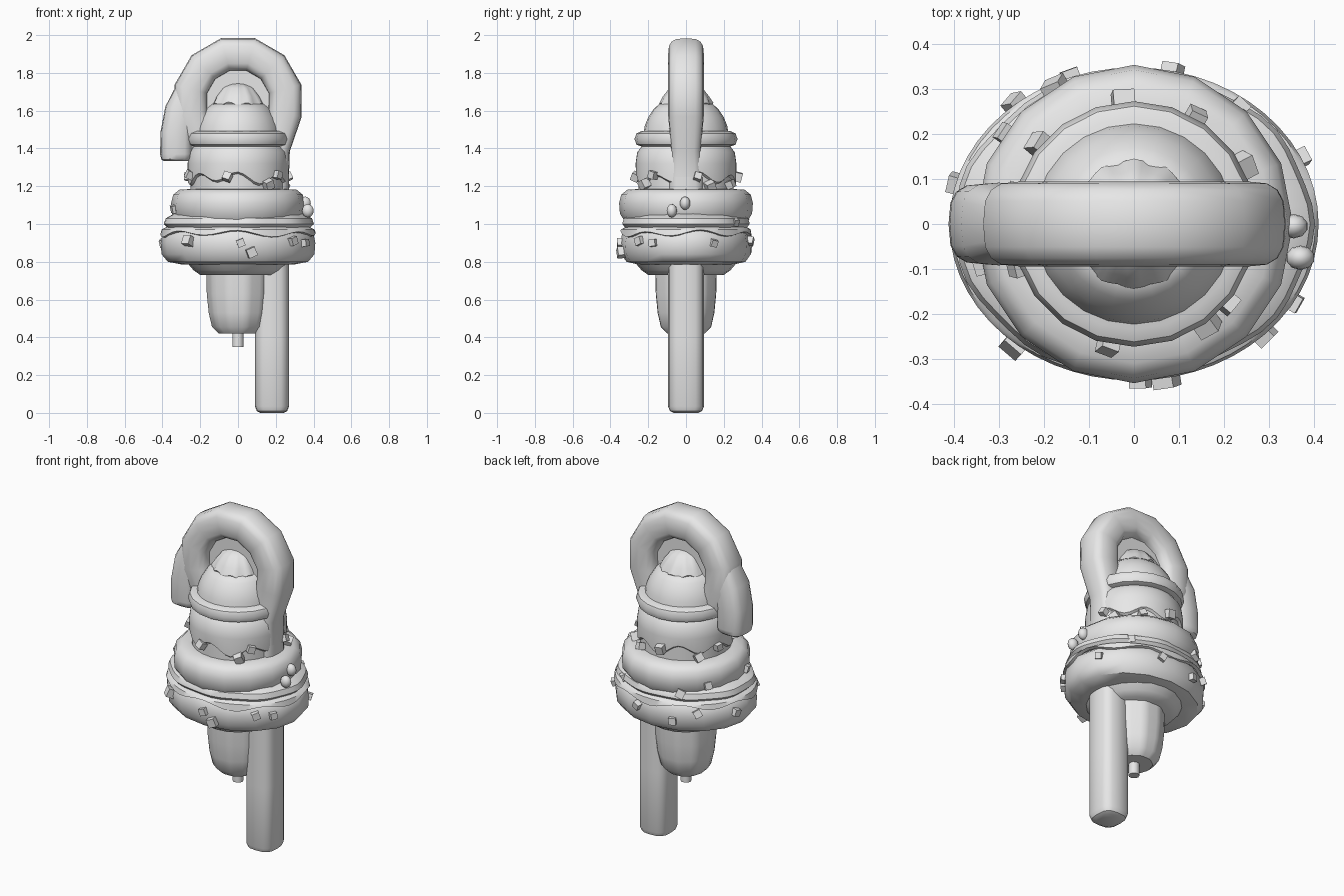
import bpy, bmesh, random
from math import sin, cos, pi, radians, copysign
from mathutils import Matrix, Vector, Euler

cube = bpy.data.objects.get("Cube")
if cube:
    bpy.data.objects.remove(cube, do_unlink=True)

random.seed(4)
grey = bpy.data.materials.new("plain_grey")
grey.use_nodes = True
tone = (0.8, 0.8, 0.8, 1)
grey.diffuse_color = tone
grey.node_tree.nodes["Principled BSDF"].inputs["Base Color"].default_value = tone


def finish(name, bm, angle=40):
    bmesh.ops.remove_doubles(bm, verts=bm.verts, dist=0.0005)
    bmesh.ops.recalc_face_normals(bm, faces=bm.faces)
    mesh = bpy.data.meshes.new(name)
    bm.to_mesh(mesh)
    bm.free()
    mesh.materials.append(grey)
    mesh.shade_smooth()
    mesh.set_sharp_from_angle(angle=radians(angle))
    obj = bpy.data.objects.new(name, mesh)
    bpy.context.collection.objects.link(obj)
    return obj


def skin(bm, rings, caps=False):
    loops = [[bm.verts.new(p) for p in ring] for ring in rings]
    for a, b in zip(loops, loops[1:]):
        for i in range(len(a)):
            j = (i + 1) % len(a)
            bm.faces.new((a[i], a[j], b[j], b[i]))
    if caps:
        bm.faces.new(loops[0])
        bm.faces.new(loops[-1])


def lathe(name, profile, sides=16, stretch=1, rib=0, ribs=8, drip=0, drips=7):
    """Turn (radius, height) points; drip waves the first two rings, rib flutes the sides."""
    bm = bmesh.new()
    rings = []
    for k, (r, z) in enumerate(profile):
        ring = []
        for i in range(sides):
            a = 2 * pi * i / sides
            rr = r * (1 + rib * cos(ribs * a))
            dz = drip * (sin(drips * a) + 0.4 * sin(3 * a + 1)) if k < 2 else 0
            ring.append((rr * cos(a) * stretch, rr * sin(a), z + dz))
        rings.append(ring)
    skin(bm, rings)
    return finish(name, bm)


def sweep(name, path):
    """Rounded-square tube along (x, z, size) points in the xz plane."""
    bm = bmesh.new()
    rings = []
    pts = [Vector((x, 0, z)) for x, z, s in path]
    for i, (x, z, s) in enumerate(path):
        t = (pts[min(i + 1, len(pts) - 1)] - pts[max(i - 1, 0)]).normalized()
        n = Vector((t.z, 0, -t.x))
        ring = []
        for k in range(16):
            a = 2 * pi * k / 16
            u, v = [copysign(abs(f(a)) ** 0.65, f(a)) for f in (cos, sin)]
            ring.append(pts[i] + n * (u * s * 0.95) + Vector((0, v * s, 0)))
        rings.append(ring)
    skin(bm, rings, True)
    return finish(name, bm)


# Cane: straight stick, hooked top and hanging tip
S = 0.095
sweep("cane_stick", [(0.18, 0, 0.065), (0.18, 0.01, 0.085), (0.18, 0.035, S),
                     (0.18, 0.4, S), (0.18, 0.8, S), (0.18, 1.25, S)])
hook = [(0.18, 1.25, S), (0.2, 1.4, 0.08)]
hook += [(0.257 * cos(radians(a)), 1.648 + 0.257 * sin(radians(a)), S)
         for a in range(-15, 196, 30)]
sweep("cane_hook", hook + [(-0.2, 1.46, 0.085)])
sweep("cane_tip", [(-0.26, 1.72, 0.07), (-0.3, 1.6, 0.092), (-0.325, 1.48, 0.09),
                   (-0.327, 1.37, 0.09), (-0.325, 1.345, 0.085), (-0.325, 1.333, 0.07)])

# Recessed web filling the hook
bm = bmesh.new()
bmesh.ops.create_cone(bm, cap_ends=True, segments=24, radius1=0.24, radius2=0.24, depth=0.07,
                      matrix=Matrix.Translation((0, 0, 1.65)) @ Matrix.Rotation(pi / 2, 4, 'X'))
finish("hook_web", bm)

# Hanging fruit and stem
lathe("fruit", [(0, 0.42), (0.1, 0.42), (0.135, 0.455), (0.152, 0.53), (0.162, 0.63),
                (0.165, 0.76)], 40, rib=0.02, ribs=10)
lathe("fruit_stem", [(0, 0.35), (0.03, 0.35), (0.03, 0.44), (0, 0.44)], 10)

# Cup below the rings
lathe("base_cup", [(0, 0.73), (0.2, 0.73), (0.235, 0.755), (0.265, 0.79), (0, 0.8)], 20)

# Lower ring with wavy icing and cream above it
WIDE = 1.18
lathe("lower_ring", [(0, 0.785), (0.25, 0.785), (0.315, 0.8), (0.343, 0.84), (0.347, 0.9),
                     (0.338, 0.95), (0.31, 0.98), (0, 0.98)], 16, WIDE)
lathe("lower_icing", [(0.33, 0.945), (0.348, 0.95), (0.342, 0.972), (0.31, 0.99),
                      (0, 1.0)], 56, WIDE, drip=0.014)
lathe("cream", [(0, 0.97), (0.315, 0.975), (0.337, 1.0), (0.328, 1.03), (0.29, 1.055),
                (0, 1.06)], 48, WIDE, rib=0.012, ribs=9)

# Upper ring
lathe("upper_ring", [(0, 1.0), (0.27, 1.0), (0.325, 1.015), (0.35, 1.055), (0.354, 1.11),
                     (0.343, 1.155), (0.31, 1.182), (0.25, 1.185), (0, 1.18)], 16)

# Cake tier with dripping icing
lathe("cake", [(0, 1.16), (0.252, 1.16), (0.252, 1.38), (0, 1.38)], 24)
lathe("cake_icing", [(0.25, 1.235), (0.265, 1.245), (0.267, 1.32), (0.258, 1.38),
                     (0.235, 1.41), (0, 1.415)], 56, drip=0.025)

# Scoop with rolled rim and a fluted peak
lathe("scoop_rim", [(0, 1.41), (0.235, 1.41), (0.262, 1.42), (0.273, 1.45), (0.262, 1.48),
                    (0.235, 1.492), (0, 1.49)], 20)
lathe("scoop", [(0.225, 1.48), (0.218, 1.52), (0.2, 1.565), (0.17, 1.61), (0.14, 1.636),
                (0, 1.645)], 24)
lathe("scoop_peak", [(0.135, 1.625), (0.142, 1.635), (0.12, 1.675), (0.085, 1.72),
                     (0.045, 1.742), (0, 1.745)], 48, rib=0.025, ribs=12, drip=0.008, drips=9)


# Sugar cubes scattered on the tiers
def sugar(name, spots, radius, stretch=1):
    bm = bmesh.new()
    for deg, z in spots:
        a = radians(deg)
        turn = Euler([random.uniform(-0.5, 0.5) for _ in range(2)] + [a]).to_matrix().to_4x4()
        place = Matrix.Translation((radius * stretch * cos(a), radius * sin(a), z))
        bmesh.ops.create_cube(bm, size=random.uniform(0.035, 0.05), matrix=place @ turn)
    finish(name, bm, 30)


sugar("cake_sugar", [(-160, 1.26), (-102, 1.25), (-54, 1.21), (-40, 1.26), (13, 1.25),
                     (28, 1.2), (60, 1.21), (95, 1.25), (140, 1.21), (165, 1.25)], 0.272)
sugar("ring_sugar", [(-130, 0.91), (-88, 0.9), (-80, 0.85), (-45, 0.91), (-30, 0.9), (25, 0.9),
                     (78, 0.91), (110, 0.87), (130, 0.92), (165, 0.9)], 0.345, WIDE)
sugar("cream_sugar", [(-165, 1.08), (48, 1.01), (120, 1.03), (145, 1.07)], 0.345)

# Berries on the left side
bm = bmesh.new()
for x, y, z in ((0.37, -0.075, 1.07), (0.355, -0.005, 1.11)):
    bmesh.ops.create_uvsphere(bm, u_segments=10, v_segments=8, radius=0.032,
                              matrix=Matrix.Translation((x, y, z)) @ Matrix.Diagonal((1, 0.85, 1.1, 1)))
finish("berries", bm)
